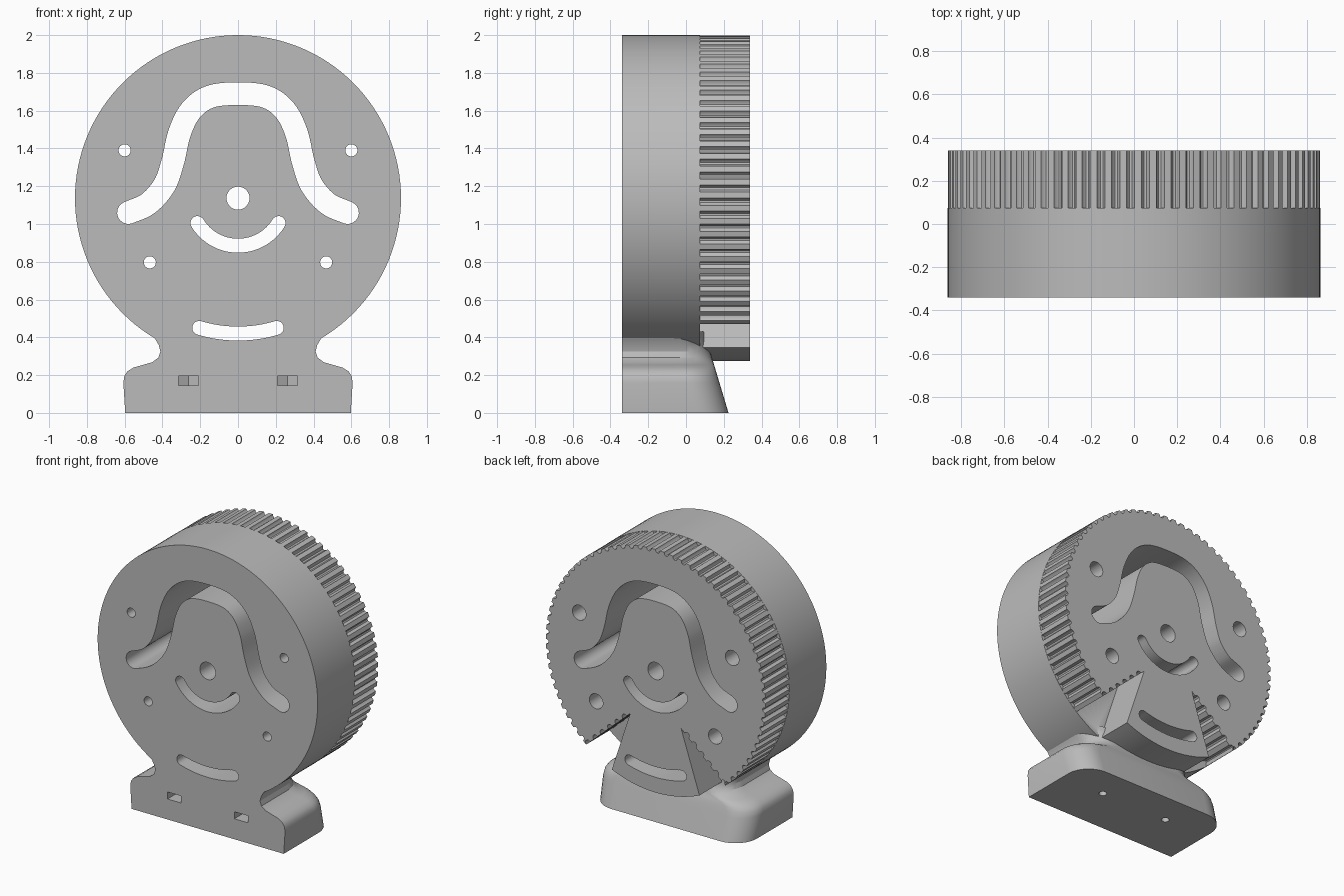
import bpy, bmesh
from math import sin, cos, pi, atan2
from mathutils import Vector

if "Cube" in bpy.data.objects:
    bpy.data.objects.remove(bpy.data.objects["Cube"], do_unlink=True)

HUB, RADIUS = 1.137, 0.863
FRONT, STEP, BACK = -0.34, 0.075, 0.34

grey = bpy.data.materials.new("plain grey")
grey.use_nodes = True
grey.diffuse_color = (0.5, 0.5, 0.5, 1)
grey.node_tree.nodes["Principled BSDF"].inputs["Base Color"].default_value = (0.5, 0.5, 0.5, 1)


def loft(name, rings):
    """Skin a stack of equal rings and cap both ends, facing outward."""
    bm = bmesh.new()
    rows = [[bm.verts.new(p) for p in ring] for ring in rings]
    n = len(rows[0])
    for a, b in zip(rows, rows[1:]):
        for i in range(n):
            j = (i + 1) % n
            bm.faces.new((a[i], a[j], b[j], b[i]))
    bm.faces.new(rows[0][::-1])
    bm.faces.new(rows[-1])
    bm.normal_update()
    if bm.calc_volume(signed=True) < 0:
        bmesh.ops.reverse_faces(bm, faces=bm.faces[:])
    mesh = bpy.data.meshes.new(name)
    bm.to_mesh(mesh)
    bm.free()
    mesh.materials.append(grey)
    obj = bpy.data.objects.new(name, mesh)
    bpy.context.scene.collection.objects.link(obj)
    return obj


def prism(name, outline, y0, y1):
    """Extrude an x-z outline along y."""
    return loft(name, [[(x, y, z) for x, z in outline] for y in (y0, y1)])


def polar(angle, r=RADIUS):
    """Point at an angle measured from straight down."""
    return r * sin(angle), HUB - r * cos(angle)


def circle(x, z, r, n=32):
    return [(x + r * cos(2 * pi * i / n), z + r * sin(2 * pi * i / n)) for i in range(n)]


def slot_outline(path, half):
    """Offset a path to both sides and close it with round ends."""
    def side(points):
        out = []
        for i, (x, z) in enumerate(points):
            (ax, az), (bx, bz) = points[max(i - 1, 0)], points[min(i + 1, len(points) - 1)]
            t = atan2(bz - az, bx - ax) - pi / 2
            out.append((x + half * cos(t), z + half * sin(t)))
        out += [(x + half * cos(t + pi * k / 10), z + half * sin(t + pi * k / 10)) for k in range(1, 10)]
        return out
    return side(path) + side(path[::-1])


def smooth_path(points, steps=6):
    """Catmull-Rom curve through the points."""
    p = [Vector(q) for q in points]
    p = [2 * p[0] - p[1]] + p + [2 * p[-1] - p[-2]]
    out = []
    for a, b, c, d in zip(p, p[1:], p[2:], p[3:]):
        for k in range(steps):
            t = k / steps
            out.append(tuple(0.5 * (2 * b + (c - a) * t + (2 * a - 5 * b + 4 * c - d) * t ** 2
                                    + (3 * b - a - 3 * c + d) * t ** 3)))
    return out + [tuple(points[-1])]


def arc_path(r, half_angle, n=24):
    return [polar(half_angle * (2 * i / n - 1), r) for i in range(n + 1)]


def height(mesh):
    levels = [v.co.z for v in mesh.vertices]
    return max(levels) - min(levels) if levels else 0


def boolean(target, tool, operation):
    """Join or cut, taking the first solver that keeps the body whole."""
    tool.hide_render = True
    mod = target.modifiers.new(operation.lower(), "BOOLEAN")
    mod.operation, mod.object = operation, tool
    for solver in ("EXACT", "MANIFOLD", "FLOAT"):
        mod.solver = solver
        bpy.context.view_layer.update()
        graph = bpy.context.evaluated_depsgraph_get()
        result = bpy.data.meshes.new_from_object(target.evaluated_get(graph))
        if height(result) > height(target.data) - 0.001:
            target.data = result
            break
    target.modifiers.remove(mod)
    bpy.data.objects.remove(tool, do_unlink=True)


# Round front body
body = prism("drum_body", circle(0, HUB, RADIUS, 128), FRONT, STEP)

# Foot: waisted width, leaning back face, rounded rear corners
FOOT = [(0, .597), (.16, .607), (.195, .602), (.22, .585), (.24, .553), (.255, .5), (.268, .455),
        (.292, .422), (.325, .411), (.36, .42), (.39, .438), (.43, .46)]


def foot_ring(z, w, r=0.17, n=8):
    rear = 0.225 - 0.3 * z
    right = [(w - r + r * cos(pi / 2 * k / n), rear - r + r * sin(pi / 2 * k / n), z) for k in range(n + 1)]
    left = [(-x, y, z) for x, y, z in reversed(right)]
    return [(w, FRONT, z)] + right + left + [(-w, FRONT, z)]


foot = loft("foot", [foot_ring(z, w) for z, w in FOOT])

# Toothed rear ring: one outline with teeth, two V gaps and a plain key sector
TOOTH = [(0, 0), (.45, 0), (.52, .014), (.64, .022), (.81, .022), (.93, .014)]
GAP, KEY, TEETH, TIP = 0.685, 0.41, 61, RADIUS - 0.001
APEX = (0.2, 0.782)

edge = Vector(polar(GAP, TIP)) - Vector(APEX)
inward = Vector((-edge.y, edge.x)).normalized()
rack = []
for i in range(6):
    for f, d in TOOTH:
        rack.append(tuple(Vector(APEX) + edge * (i + f) / 6 + inward * d))
rim = []
for i in range(TEETH):
    for f, d in TOOTH:
        rim.append(polar(GAP + (2 * pi - 2 * GAP) * (i + f) / TEETH, TIP - d))
rim.append(polar(-GAP, TIP))
mirrored_rack = [(-x, z) for x, z in reversed(rack)]
key = arc_path(TIP, KEY)
toothed_ring = prism("toothed_ring", rack + rim + mirrored_rack + key, STEP - 0.01, BACK)

boolean(body, foot, "UNION")
boolean(body, toothed_ring, "UNION")


def cut(outline, y0=FRONT - 0.1, y1=BACK + 0.1):
    boolean(body, prism("cutter", outline, y0, y1), "DIFFERENCE")


# Arched slot and the two curved slots
half_arch = [(-.58, 1.06), (-.475, 1.108), (-.39, 1.205), (-.345, 1.33), (-.31, 1.48),
             (-.25, 1.6), (-.15, 1.673)]
arch = half_arch + [(0, 1.69)] + [(-x, z) for x, z in reversed(half_arch)]
cut(slot_outline(smooth_path(arch), 0.06))
cut(slot_outline(arc_path(0.252, 1.02), 0.037))
cut(slot_outline(arc_path(0.717, 0.29), 0.037))

# Hub bore and four counterbored bolt holes
cut(circle(0, HUB, 0.061))
for side in (-1, 1):
    for x, z in ((0.6, 1.39), (0.467, 0.797)):
        cut(circle(side * x, z, 0.032))
        cut(circle(side * x, z, 0.053), STEP)

# Nut pockets in the foot with screw holes from below
for side in (-1, 1):
    x = side * 0.262
    pocket = [(x - .053, FRONT - .1), (x + .053, FRONT - .1), (x + .053, .03), (x, .06), (x - .053, .03)]
    boolean(body, loft("nut_pocket", [[(a, b, z) for a, b in pocket] for z in (.145, .195)]), "DIFFERENCE")
    hole = circle(x, 0, 0.026, 20)
    boolean(body, loft("screw_hole", [[(a, b, z) for a, b in hole] for z in (-.1, .17)]), "DIFFERENCE")

# Smooth shading with sharp edges kept
bpy.ops.object.select_all(action="DESELECT")
body.select_set(True)
bpy.context.view_layer.objects.active = body
bpy.ops.object.shade_smooth_by_angle(angle=pi / 6)
